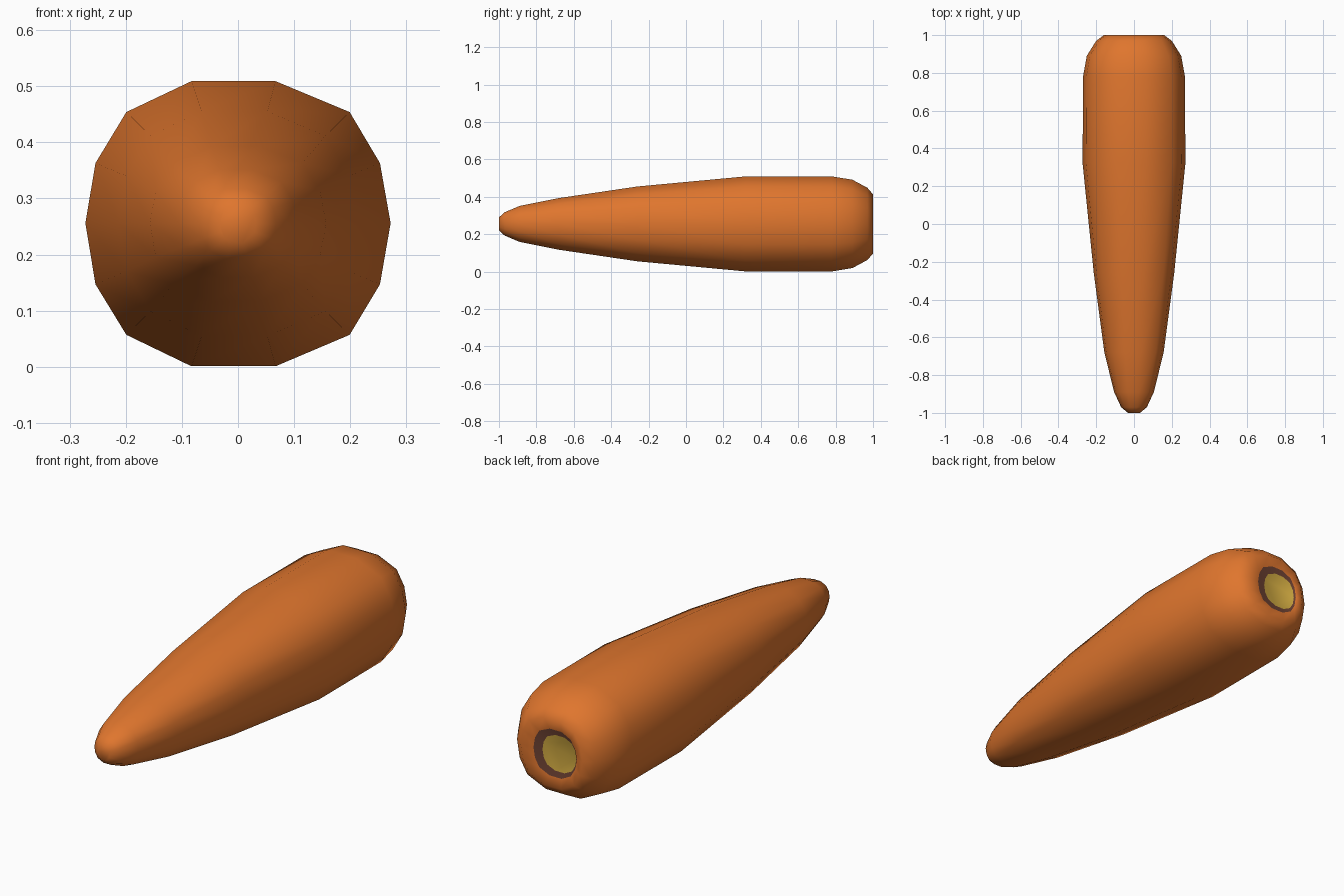
import bpy, bmesh, math

if "Cube" in bpy.data.objects:
    bpy.data.objects.remove(bpy.data.objects["Cube"])


def material(name, rgb):
    m = bpy.data.materials.new(name)
    m.diffuse_color = (*rgb, 1)
    m.use_nodes = True
    m.node_tree.nodes["Principled BSDF"].inputs["Base Color"].default_value = m.diffuse_color
    return m


orange = material("carrot orange", (0.74, 0.18, 0.027))
brown = material("crown brown", (0.15, 0.053, 0.032))
yellow = material("stalk yellow", (0.60, 0.38, 0.05))

CZ = 0.255
# 14-sided cross-section of the thick part (x, z from the axis)
SECTION = [(-0.083, 0.254), (0.067, 0.254), (0.199, 0.199), (0.253, 0.108),
           (0.272, 0.001), (0.253, -0.108), (0.199, -0.198), (0.067, -0.254),
           (-0.083, -0.254), (-0.199, -0.198), (-0.254, -0.108),
           (-0.272, 0.001), (-0.254, 0.108), (-0.199, 0.199)]

# rings from tip to crown: y, half width, half height, x shift
RINGS = [(-1.0, 0.032, 0.035, 0), (-0.97, 0.068, 0.062, 0),
         (-0.89, 0.105, 0.096, 0), (-0.68, 0.157, 0.138, 0),
         (-0.26, 0.213, 0.200, 0), (0.32, 0.272, 0.254, 0),
         (0.78, 0.270, 0.254, 0), (0.89, 0.250, 0.236, 0),
         (0.97, 0.200, 0.193, 0), (1.0, 0.160, 0.158, 0),
         (0.995, 0.112, 0.110, -0.015), (0.988, 0.088, 0.084, -0.033)]

bm = bmesh.new()
rings = [[bm.verts.new((dx + x * w / 0.272, y, CZ + z * h / 0.254))
          for x, z in SECTION] for y, w, h, dx in RINGS]

# body skin, with the innermost band forming the brown crown ring
n = len(SECTION)
for r, (a, b) in enumerate(zip(rings, rings[1:])):
    for i in range(n):
        j = (i + 1) % n
        f = bm.faces.new((a[i], a[j], b[j], b[i]))
        f.material_index = 1 if r == len(RINGS) - 2 else 0

# tip and cut stalk
bm.faces.new(rings[0])
bm.faces.new(rings[-1]).material_index = 2
bmesh.ops.recalc_face_normals(bm, faces=bm.faces)
for f in bm.faces:
    f.smooth = True

mesh = bpy.data.meshes.new("carrot_root")
bm.to_mesh(mesh)
bm.free()
for m in (orange, brown, yellow):
    mesh.materials.append(m)
obj = bpy.data.objects.new("carrot_root", mesh)
bpy.context.collection.objects.link(obj)
